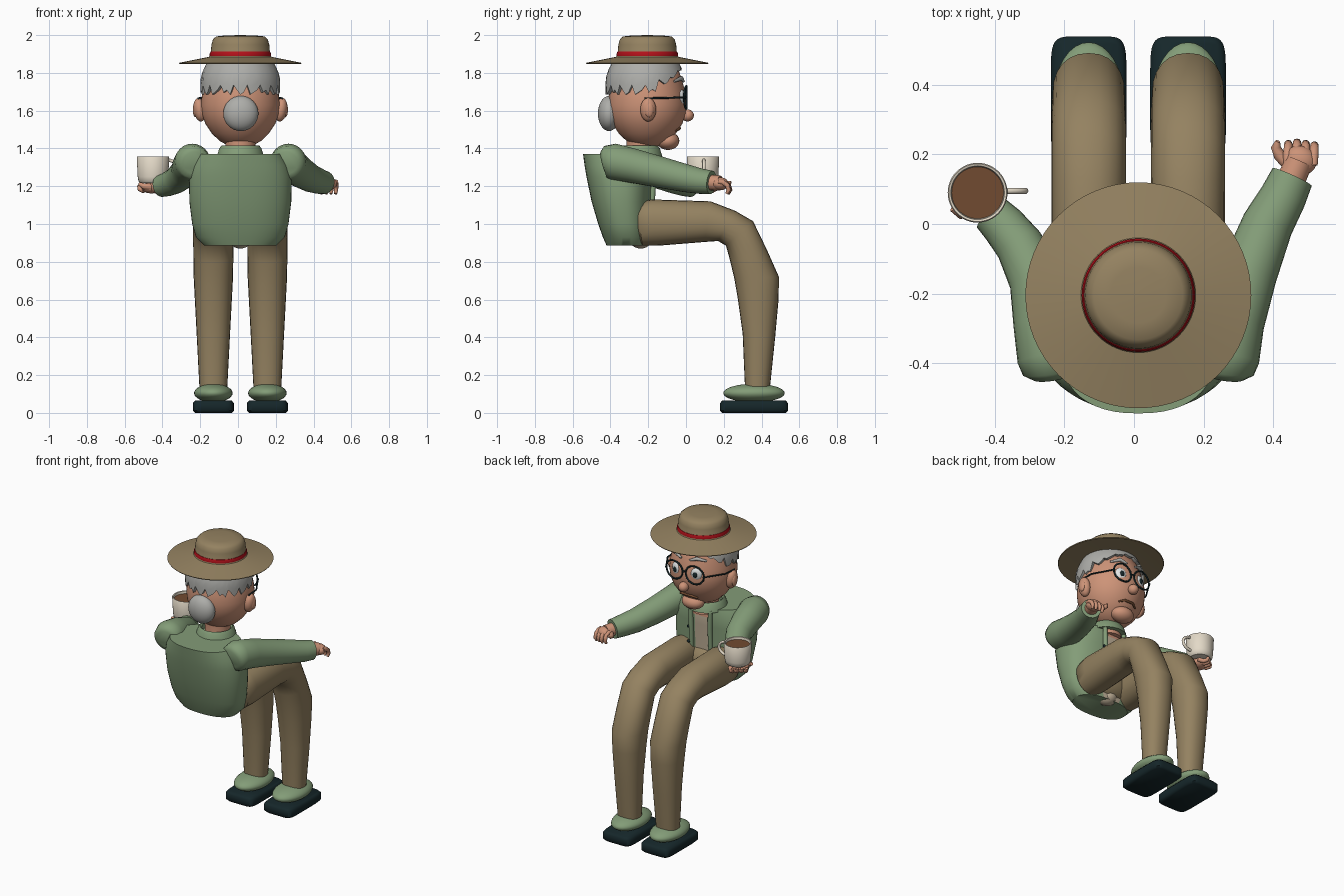
import bpy, bmesh, math
from mathutils import Vector, Matrix

CX, HY = 0.0125, -0.205          # symmetry line and head axis


def material(name, r, g, b):
    m = bpy.data.materials.new(name)
    m.diffuse_color = tuple((c / 255) ** 2.2 for c in (r, g, b)) + (1,)
    return m


green = material("sage green", 130, 155, 119)
khaki = material("khaki", 147, 129, 97)
skin = material("skin", 204, 146, 119)
grey = material("hair grey", 172, 172, 168)
red = material("red", 178, 24, 32)
cream = material("cream", 226, 216, 198)
coffee = material("coffee brown", 112, 76, 52)
dark = material("dark teal", 28, 43, 46)
shirt_m = material("shirt beige", 190, 174, 150)
white = material("eye white", 232, 236, 236)


def finish(name, bm, mats, angle=40):
    bmesh.ops.recalc_face_normals(bm, faces=bm.faces)
    me = bpy.data.meshes.new(name)
    bm.to_mesh(me)
    bm.free()
    for m in mats if isinstance(mats, list) else [mats]:
        me.materials.append(m)
    me.shade_smooth()
    me.set_sharp_from_angle(angle=math.radians(angle))
    ob = bpy.data.objects.new(name, me)
    bpy.context.collection.objects.link(ob)
    return ob


def loft(name, rings, mat, angle=40):
    bm = bmesh.new()
    vs = [[bm.verts.new(p) for p in r] for r in rings]
    n = len(vs[0])
    for a, b in zip(vs, vs[1:]):
        for i in range(n):
            bm.faces.new((a[i], a[(i + 1) % n], b[(i + 1) % n], b[i]))
    bm.faces.new(vs[0][::-1])
    bm.faces.new(vs[-1])
    return finish(name, bm, mat, angle)


def ring(c, u, v, n=24, p=1.0):
    # superellipse ring around c, spanned by u and v
    f = lambda t: math.copysign(abs(t) ** p, t)
    c, u, v = Vector(c), Vector(u), Vector(v)
    return [c + u * f(math.cos(2 * math.pi * i / n)) + v * f(math.sin(2 * math.pi * i / n)) for i in range(n)]


def lathe(name, prof, x, y, mat, n=48, angle=40):
    return loft(name, [ring((x, y, z), (r, 0, 0), (0, r, 0), n) for r, z in prof], mat, angle)


def tube(name, pts, mat, n=16, up=(0, 0, 1)):
    # path points are (x, y, z, radius)
    P = [Vector(p[:3]) for p in pts]
    rings = []
    for i, p in enumerate(P):
        t = (P[min(i + 1, len(P) - 1)] - P[max(i - 1, 0)]).normalized()
        u = t.cross(Vector(up)).normalized()
        r = pts[i][3]
        rings.append(ring(p, u * r, u.cross(t) * r, n))
    return loft(name, rings, mat, 60)


def ball(name, c, r, mat, rot=(0, 0, 0), seg=24):
    bm = bmesh.new()
    bmesh.ops.create_uvsphere(bm, u_segments=seg, v_segments=seg // 2, radius=1)
    R = Matrix.Rotation(rot[2], 4, 'Z') @ Matrix.Rotation(rot[1], 4, 'Y') @ Matrix.Rotation(rot[0], 4, 'X')
    bmesh.ops.transform(bm, verts=bm.verts, matrix=Matrix.Translation(c) @ R @ Matrix.Diagonal((*r, 1)))
    return finish(name, bm, mat, 80)


# --- hat ---
lathe("hat", [(.002, 1.858), (.16, 1.858), (.322, 1.848), (.325, 1.853), (.25, 1.868), (.165, 1.885), (.157, 1.9),
              (.153, 1.95), (.145, 1.978), (.128, 1.993), (.08, 1.998), (.002, 2.0)], CX, HY, khaki, 64)
lathe("hat_band", [(.15, 1.885), (.162, 1.888), (.163, 1.9), (.158, 1.912), (.15, 1.914)], CX, HY, red, 64)

# --- head ---
lathe("head", [(.002, 1.4), (.06, 1.412), (.11, 1.44), (.15, 1.478), (.185, 1.53), (.203, 1.58), (.209, 1.63),
               (.203, 1.69), (.185, 1.76), (.15, 1.86)], CX, HY, skin, angle=80)
lathe("neck", [(.085, 1.33), (.078, 1.38), (.08, 1.45)], CX, -.235, skin)
ball("chin", (CX, -.095, 1.44), (.075, .06, .048), skin)
ball("nose", (CX, .008, 1.575), (.032, .034, .032), skin)
ball("bun", (.015, -.408, 1.585), (.093, .058, .093), grey, seg=32)

# hair cap with a jagged strand edge, higher at the forehead
N = 72


def hair_ring(t, inset=0.0):
    out = []
    for i in range(N):
        a = 2 * math.pi * i / N
        f = math.sin(a)
        low = 1.685 + .11 * max(0, f - .15) / .7
        low += (.05 if i % 4 == 0 else .012 * (i % 3)) * (1 if f < .5 else .3)
        z = low + (1.866 - low) * t
        r = (.211 if z < 1.76 else .211 - .042 * ((z - 1.76) / .106) ** 1.6) - inset
        out.append(Vector((CX + r * math.cos(a), HY - .01 + r * math.sin(a), z)))
    return out


loft("hair", [hair_ring(0, .04)] + [hair_ring(t) for t in (0, .25, .5, .75, 1)], grey, 50)

# face details, mirrored left and right
for side, s in (("left", -1), ("right", 1)):
    ball(side + "_ear", (CX + s * .215, -.2, 1.605), (.033, .042, .063), skin, (0, s * .15, 0))
    ball(side + "_inner_ear", (CX + s * .238, -.195, 1.605), (.014, .024, .04), skin)
    ex = CX + s * .076
    ball(side + "_eye", (ex, -.022, 1.67), (.036, .016, .04), white, (0, 0, -s * .35))
    ball(side + "_pupil", (ex - s * .004, -.01, 1.668), (.017, .01, .02), dark)
    ring_pts = [(ex + .064 * math.cos(a), .002 - .12 * max(0, s * math.cos(a)) * .1, 1.67 + .06 * math.sin(a), .0055)
                for a in [2 * math.pi * k / 32 for k in range(33)]]
    tube(side + "_lens_rim", ring_pts, dark, 8, (0, 1, 0))
    tube(side + "_temple", [(ex + s * .062, 0, 1.67, .005), (CX + s * .17, -.055, 1.669, .005),
                            (CX + s * .216, -.13, 1.667, .005), (CX + s * .222, -.22, 1.665, .005)], dark, 8)
    tube(side + "_eyebrow", [(ex - s * .045, -.012, 1.755, .006), (ex, -.025, 1.772, .012),
                             (ex + s * .05, -.062, 1.755, .006)], grey, 10)
tube("glasses_bridge", [(CX - .014, .002, 1.675, .005), (CX, .004, 1.682, .005), (CX + .014, .002, 1.675, .005)], dark, 8)
tube("mouth", [(CX - .065, -.052, 1.493, .006), (CX - .03, -.034, 1.506, .008), (CX + .03, -.034, 1.506, .008),
               (CX + .065, -.052, 1.493, .006)], coffee, 8)

# --- torso: jacket with shirt and neckline on the front ---
rows = [(.885, .19, -.42, -.2), (.93, .235, -.44, -.19), (1.0, .255, -.465, -.19), (1.12, .27, -.5, -.185),
        (1.25, .272, -.527, -.18), (1.31, .256, -.537, -.175), (1.37, .222, -.545, -.185)]
torso = loft("jacket", [ring((CX, (b + f) / 2, z), (h, 0, 0), (0, (f - b) / 2, 0), 48, .85) for z, h, b, f in rows],
             [green, shirt_m, skin], 45)
for p in torso.data.polygons:
    if p.normal.y > .5 and abs(p.center.x - CX) < .06:
        p.material_index = 2 if p.center.z > 1.32 else 1
lathe("collar", [(.125, 1.355), (.112, 1.4), (.1, 1.415), (.088, 1.405), (.09, 1.36)], CX, -.25, green)
ball("hips", (CX, -.27, 1.0), (.2, .13, .11), khaki)
ball("shirt_hem", (CX, -.24, .92), (.06, .06, .05), shirt_m)
for s in (-1, 1):
    tube("lapel", [(CX + s * .075, -.17, 1.37, .014), (CX + s * .07, -.172, 1.25, .016),
                   (CX + s * .07, -.18, 1.1, .014), (CX + s * .08, -.185, .96, .012)], green, 10, (1, 0, 0))
for z in (1.22, 1.12):
    ball("button", (CX + .085, -.166, z), (.01, .008, .01), dark, seg=12)

# --- sleeves ---
tube("right_sleeve", [(.258, -.437, 1.325, .06), (.26, -.425, 1.328, .085), (.265, -.385, 1.33, .096),
                      (.285, -.28, 1.308, .091), (.33, -.14, 1.275, .083), (.385, 0, 1.242, .074),
                      (.43, .08, 1.226, .067), (.455, .135, 1.22, .062)], green, 24)
tube("left_sleeve", [(-.233, -.437, 1.325, .06), (-.235, -.425, 1.328, .085), (-.24, -.385, 1.33, .096),
                     (-.258, -.28, 1.308, .09), (-.28, -.16, 1.272, .08), (-.33, -.06, 1.23, .07),
                     (-.375, -.005, 1.21, .064), (-.41, .03, 1.2, .058)], green, 24)

# --- hands ---
tube("right_wrist", [(.44, .1, 1.222, .042), (.475, .18, 1.216, .04)], skin)
ball("right_palm", (.478, .183, 1.213), (.048, .042, .034), skin, (0, 0, -.35))
for i in range(4):
    x = .442 + .025 * i
    y = .212 - .004 * abs(i - 1)
    tube("right_finger", [(x, y - .035, 1.224, .012), (x, y - .01, 1.222, .014), (x + .002, y + .014, 1.205, .013),
                          (x + .002, y + .022, 1.18, .012), (x, y + .012, 1.16, .008)], skin, 10, (1, 0, 0))
tube("right_thumb", [(.445, .17, 1.21, .018), (.418, .198, 1.208, .017), (.408, .222, 1.215, .014),
                     (.414, .238, 1.222, .007)], skin, 12)
tube("left_wrist", [(-.395, .015, 1.203, .04), (-.44, .055, 1.197, .036)], skin)
ball("left_palm", (-.458, .075, 1.192), (.055, .05, .03), skin, (0, 0, .7))
for i in range(4):
    x, y = -.5 + .022 * i, .075 + .018 * i
    tube("left_finger", [(x + .02, y - .01, 1.19, .014), (x - .004, y + .012, 1.178, .014),
                         (x - .02, y + .026, 1.185, .013), (x - .026, y + .03, 1.205, .009)], skin, 10)
tube("left_thumb", [(-.46, .04, 1.195, .018), (-.5, .03, 1.2, .016), (-.522, .045, 1.212, .01)], skin, 12)

# --- mug ---
MX, MY = -.45, .09
lathe("mug", [(.002, 1.216), (.066, 1.216), (.077, 1.226), (.081, 1.25), (.086, 1.353), (.083, 1.357), (.077, 1.355),
              (.074, 1.335), (.002, 1.335)], MX, MY, cream)
lathe("coffee", [(.0745, 1.336), (.0745, 1.34), (.002, 1.34)], MX, MY, coffee)
tube("mug_handle", [(-.375 + .062 * math.sin(a), .095, 1.293 + .045 * math.cos(a), .009)
                    for a in [math.pi * k / 12 for k in range(13)]], cream, 12, (0, 1, 0))

# --- trouser legs and shoes, mirrored ---
# each section: front point (y, z), rear point (y, z), half width
sections = [(-.29, 1.06, -.255, .93, .06), (-.265, 1.115, -.23, .885, .095), (-.18, 1.13, -.15, .885, .106),
            (.13, 1.12, .1, .905, .107), (.26, 1.07, .17, .91, .107), (.355, 1.015, .212, .885, .107),
            (.43, .86, .235, .8, .106), (.492, .72, .256, .71, .104), (.49, .6, .275, .6, .098),
            (.472, .4, .3, .42, .088), (.445, .14, .312, .14, .074)]
for side, s in (("left", -1), ("right", 1)):
    lx = CX + s * .143
    loft(side + "_trouser_leg", [ring((lx, (a + c) / 2, (b + d) / 2), (h, 0, 0), (0, (a - c) / 2, (b - d) / 2), 24, .9)
                                 for a, b, c, d, h in sections], khaki, 50)
    ball(side + "_shoe", (lx, .36, .105), (.102, .163, .049), green, seg=32)
    loft(side + "_sole", [ring((lx, .36, z), (.109 - e, 0, 0), (0, .18 - e, 0), 48, .3)
                          for z, e in ((0, .012), (.012, 0), (.052, 0), (.065, .012))], dark, 50)
